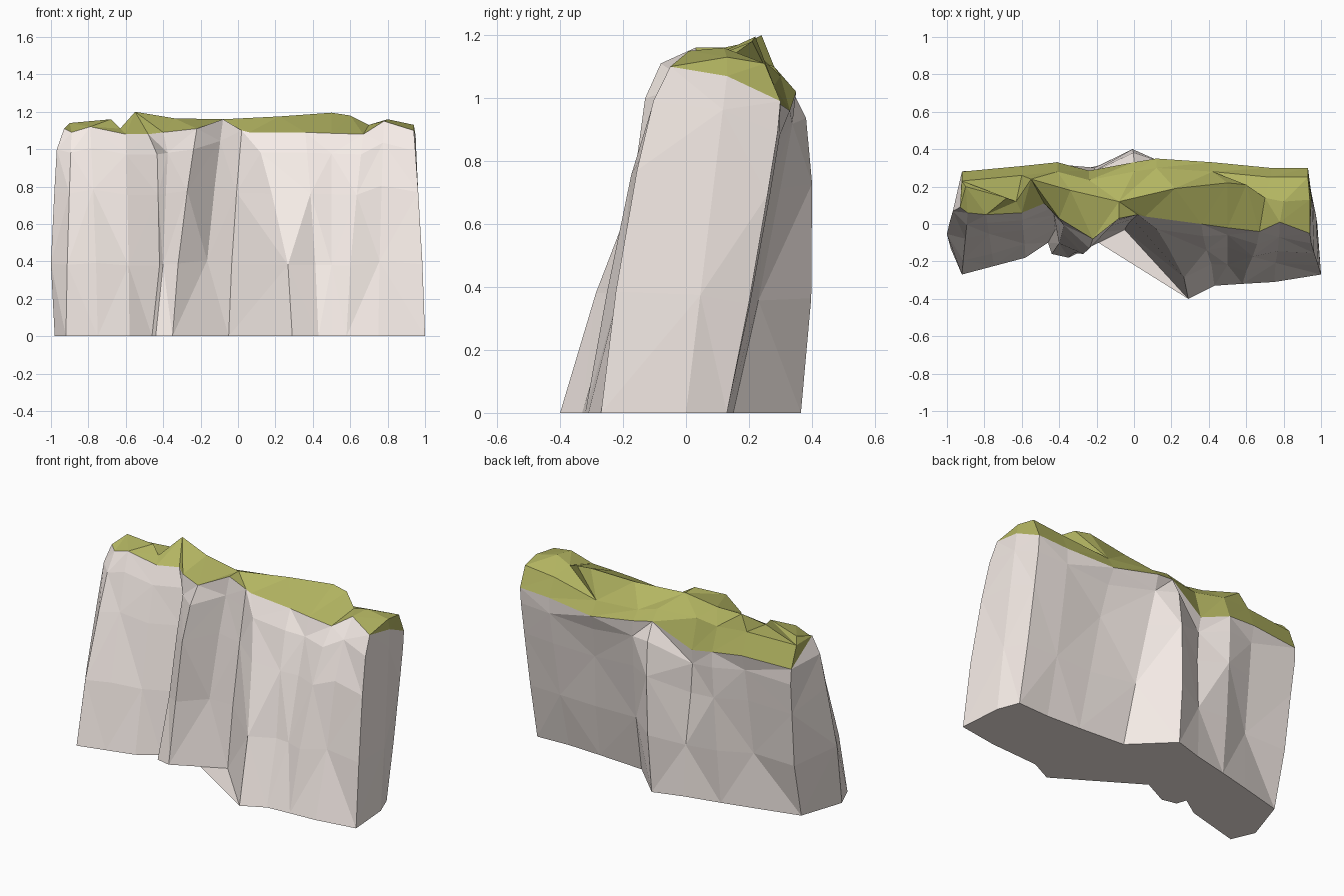
import bpy, bmesh
from mathutils import Vector

if "Cube" in bpy.data.objects:
    bpy.data.objects.remove(bpy.data.objects["Cube"])

# Front columns, left to right: base x, y | rim x, y, z | outward bulge low, high
FRONT = [
    (-.92, -.27, -.89, .06, 1.09, .04, .04), (-.75, -.225, -.79, .05, 1.12, .03, .02),
    (-.58, -.18, -.60, .06, 1.08, .01, .02), (-.46, -.10, -.48, .11, 1.08, .00, .00),
    (-.44, -.16, -.40, .03, 1.09, .01, .02), (-.35, -.18, -.22, -.08, 1.11, .01, .05),
    (-.19, -.10, -.08, .03, 1.16, -.01, .00), (-.05, -.03, .02, .05, 1.10, .00, .00),
    (.29, -.40, .06, .04, 1.09, .04, .03), (.43, -.33, .36, .00, 1.09, .00, .04),
    (.50, -.325, .50, -.02, 1.085, .00, .01),
    (.58, -.32, .67, -.04, 1.08, .03, .05), (.75, -.31, .78, .01, 1.15, .01, .06),
    (1.0, -.27, .94, -.05, 1.10, .03, .04)]
# Back columns, left to right, same layout
BACK = [
    (-.89, .14, -.92, .28, .97, .03, .02), (-.62, .21, -.60, .31, .98, -.03, -.02),
    (-.42, .26, -.41, .33, .96, .01, .01), (-.20, .31, -.24, .285, .91, .00, -.02),
    (-.02, .365, .00, .33, 1.04, .045, .06), (.20, .15, .12, .35, 1.02, .01, .01),
    (.50, .13, .42, .33, .96, .00, -.02), (.72, .12, .73, .30, .98, .02, .02),
    (.93, .13, .93, .30, .99, .01, .01)]
LEFT_END = (-.98, -.13, -.93, .09, 1.11, .00, .00)
RIGHT_END = (.98, .00, .95, .13, 1.07, .00, .00)
# Crest of the grass
CREST = [(-.90, .20, 1.14), (-.68, .14, 1.16), (-.63, .12, 1.11), (-.55, .24, 1.20),
         (-.34, .18, 1.165), (-.08, .12, 1.16), (.22, .19, 1.175), (.50, .22, 1.195),
         (.60, .21, 1.18), (.70, .14, 1.13), (.80, .12, 1.16), (.94, .13, 1.13)]
LEVELS = (0, .35, .70, .90, 1)


def column(c, side, bow=0):
    """Points of one rock column from the ground to the grass rim."""
    bx, by, rx, ry, rz, low, high = c
    return [Vector((bx + (rx - bx) * t ** 1.4 + (bow if 0 < t < 1 else 0),
                    by + (ry - by) * t + side * b, rz * t))
            for t, b in zip(LEVELS, (0, low, high, high * .8, 0))]


def zip_chains(bm, a, b):
    """Fill the strip between two chains running along x with triangles."""
    i = j = 0
    while i < len(a) - 1 or j < len(b) - 1:
        step_a = j == len(b) - 1 or (i < len(a) - 1 and a[i + 1].co.x < b[j + 1].co.x)
        if step_a:
            bm.faces.new((a[i], a[i + 1], b[j]))
            i += 1
        else:
            bm.faces.new((a[i], b[j + 1], b[j]))
            j += 1


def finish(name, bm, color, is_wrong):
    """Orient the faces and turn the bmesh into a flat shaded object."""
    bmesh.ops.triangulate(bm, faces=bm.faces[:])
    bmesh.ops.recalc_face_normals(bm, faces=bm.faces[:])
    bm.normal_update()
    if is_wrong(bm):
        bmesh.ops.reverse_faces(bm, faces=bm.faces[:])
    mesh = bpy.data.meshes.new(name)
    bm.to_mesh(mesh)
    bm.free()
    mat = bpy.data.materials.new(name + "_colour")
    mat.diffuse_color = color
    mat.use_nodes = True
    mat.node_tree.nodes["Principled BSDF"].inputs["Base Color"].default_value = mat.diffuse_color
    mesh.materials.append(mat)
    bpy.context.collection.objects.link(bpy.data.objects.new(name, mesh))


BOW = {3: .045, 4: .03, 8: .03}
front = [column(c, -1, BOW.get(k, 0)) for k, c in enumerate(FRONT)]
back = [column(c, 1) for c in BACK]
left, right = column(LEFT_END, 0, -.032), column(RIGHT_END, 0)

# Rock walls and base
bm = bmesh.new()
ring = [[bm.verts.new(p) for p in col] for col in front + [right] + back[::-1] + [left]]
for k, col in enumerate(ring):
    nxt = ring[(k + 1) % len(ring)]
    for z in range(len(LEVELS) - 1):
        a, b, c, d = col[z], nxt[z], nxt[z + 1], col[z + 1]
        if (k + z) % 2:
            tris = (a, b, c), (a, c, d)
        else:
            tris = (a, b, d), (b, c, d)
        for tri in tris:
            bm.faces.new(tri)
# the base runs straight across the deep front cleft
bm.faces.new([col[0] for k, col in enumerate(ring) if k != 7][::-1])
finish("cliff_rock", bm, (.92, .84, .80, 1),
       lambda b: sum(f.normal.z * f.calc_area() for f in b.faces
                     if f.calc_center_median().z < .001) > 0)

# Grass cap: front rim, crest, back shoulder, back rim
bm = bmesh.new()
rim_f = [bm.verts.new(c[-1]) for c in front]
crest = [bm.verts.new(p) for p in CREST]
RISE = (.13, .13, .14, .18, .06, .05, .08, .11, .12)
shoulder = [bm.verts.new(c[-1] + Vector((0, -.05, h))) for c, h in zip(back, RISE)]
rim_b = [bm.verts.new(c[-1]) for c in back]
rows = [rim_f, crest, shoulder, rim_b]
for a, b in zip(rows, rows[1:]):
    zip_chains(bm, a, b)
for tip, end in ((bm.verts.new(left[-1]), 0), (bm.verts.new(right[-1]), -1)):
    for a, b in zip(rows, rows[1:]):
        bm.faces.new((tip, a[end], b[end]))
finish("grass_cap", bm, (.45, .46, .12, 1),
       lambda b: sum(f.normal.z * f.calc_area() for f in b.faces) < 0)
